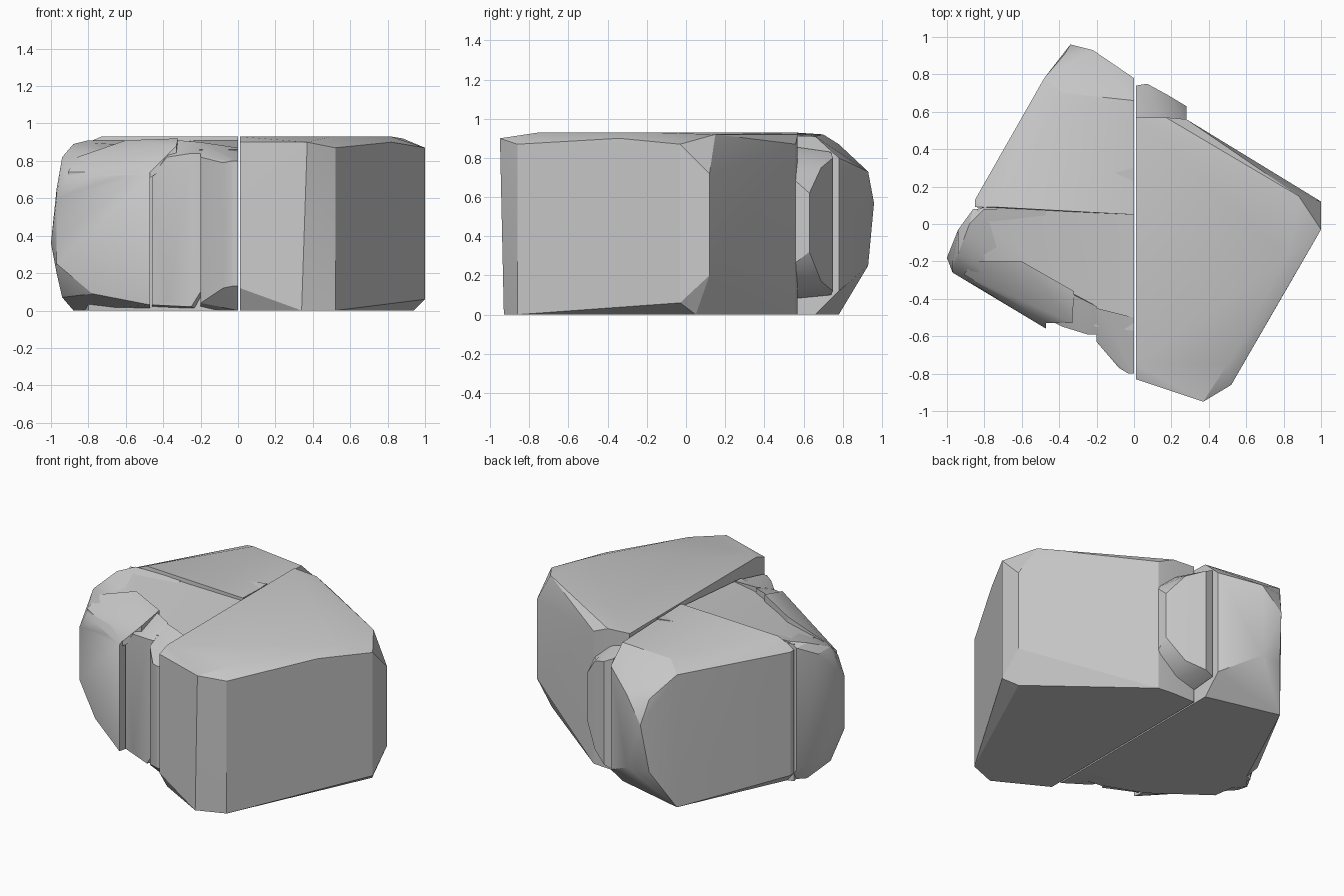
import bpy
import bmesh
import math

default_cube = bpy.data.objects.get("Cube")
if default_cube is not None:
    bpy.data.objects.remove(default_cube, do_unlink=True)

# One plain stone colour for every block
stone_grey = bpy.data.materials.new("stone_grey")
stone_colour = (.6, .6, .6, 1)
stone_grey.use_nodes = True
stone_grey.diffuse_color = stone_colour
shader = stone_grey.node_tree.nodes["Principled BSDF"]
shader.inputs["Base Color"].default_value = stone_colour
shader.inputs["Roughness"].default_value = .8


def faceted_block(name, columns):
    """Wrap a convex faceted block around vertical edges.

    Every column is (x, y, bottom height, top height).
    """
    mesh_builder = bmesh.new()
    for x, y, bottom, top in columns:
        mesh_builder.verts.new((x, y, bottom))
        if top > bottom:
            mesh_builder.verts.new((x, y, top))
    wrapped = bmesh.ops.convex_hull(mesh_builder, input=mesh_builder.verts[:])
    unused = [item for item in wrapped["geom_interior"]
              if isinstance(item, bmesh.types.BMVert)]
    bmesh.ops.delete(mesh_builder, geom=unused, context="VERTS")
    bmesh.ops.dissolve_limit(mesh_builder, angle_limit=math.radians(1),
                             verts=mesh_builder.verts[:],
                             edges=mesh_builder.edges[:])
    bmesh.ops.recalc_face_normals(mesh_builder, faces=mesh_builder.faces[:])
    mesh = bpy.data.meshes.new(name)
    mesh_builder.to_mesh(mesh)
    mesh_builder.free()
    mesh.materials.append(stone_grey)
    block = bpy.data.objects.new(name, mesh)
    bpy.context.collection.objects.link(block)

    # Soft shading on shallow facets, crisp corners elsewhere
    bpy.ops.object.select_all(action="DESELECT")
    block.select_set(True)
    bpy.context.view_layer.objects.active = block
    bpy.ops.object.shade_smooth_by_angle(angle=math.radians(25))
    return block


# Large half with the tall front corner
faceted_block("main_block", [
    (.01, -.83, .12, .9),
    (.01, -.75, 0, .93),
    (.34, -.93, 0, 0),
    (.37, -.95, .9, .9),
    (.52, -.86, .0, .87),
    (.5, -.75, .93, .93),
    (.82, -.34, .05, .9),
    (.82, -.18, .93, .93),
    (1, -.03, .06, .87),
    (1, .12, .2, .72),
    (.94, .05, 0, 0),
    (.88, .15, .9, .92),
    (.28, .56, 0, .87),
    (.17, .57, 0, .92),
    (.01, .57, 0, .93),
])

# Back quarter with its strongly chamfered corner
faceted_block("back_block", [
    (0, .78, .12, .8),
    (0, .66, 0, .91),
    (0, .05, 0, .93),
    (-.22, .93, .25, .73),
    (-.34, .96, .57, .57),
    (-.37, .91, .25, .73),
    (-.48, .78, 0, .87),
    (-.38, .7, .92, .92),
    (-.45, .55, .93, .93),
    (-.73, .09, .93, .93),
    (-.85, .13, .06, .87),
    (-.85, .09, .06, .87),
    (-.8, .09, 0, .9),
])

# Half disc standing beside the back seam
faceted_block("back_half_disc", [
    (.01, .74, .1, .83),
    (.07, .75, .12, .8),
    (.18, .69, .17, .75),
    (.28, .63, .32, .62),
    (.28, .54, .25, .7),
    (.15, .53, .12, .82),
    (.01, .53, .08, .86),
])

# Core filling the recessed front quarter
faceted_block("front_core", [
    (0, .3, 0, .93),
    (0, -.57, 0, .86),
    (-.2, -.55, 0, .86),
    (-.46, -.45, 0, .83),
    (-.8, -.2, 0, .83),
    (-.84, .08, 0, .9),
])

# Rounded end lump at the side
faceted_block("side_lump", [
    (-.86, .08, .08, .88),
    (-.8, .08, 0, .91),
    (-.94, -.03, .12, .82),
    (-.88, 0, 0, .89),
    (-1, -.18, .36, .36),
    (-.97, -.2, .2, .65),
    (-.94, -.16, .07, .82),
    (-.97, -.26, .25, .6),
    (-.91, -.28, .2, .71),
    (-.78, -.37, .09, .72),
    (-.62, -.47, .12, .72),
    (-.47, -.56, .03, .73),
    (-.47, -.35, 0, .82),
    (-.47, .08, 0, .91),
])

# Sloped brow resting on the side lump
faceted_block("brow", [
    (-.91, -.27, .71, .74),
    (-.47, -.53, .71, .74),
    (-.33, -.53, .8, .88),
    (-.32, -.36, .8, .92),
    (-.6, -.2, .8, .91),
    (-.86, -.2, .72, .82),
])

# Upright front rib
faceted_block("front_rib", [
    (-.46, -.51, .03, .72),
    (-.38, -.55, .05, .82),
    (-.25, -.59, .02, .84),
    (-.2, -.59, .1, .84),
    (-.2, -.44, 0, .9),
    (-.32, -.38, 0, .91),
    (-.46, -.3, 0, .84),
])

# Narrow rib beside the central seam
faceted_block("seam_rib", [
    (0, -.8, .13, .8),
    (-.03, -.8, .13, .8),
    (-.08, -.77, .12, .79),
    (-.2, -.63, .04, .82),
    (-.2, -.45, 0, .9),
    (0, -.68, 0, .82),
    (0, -.5, 0, .87),
])
